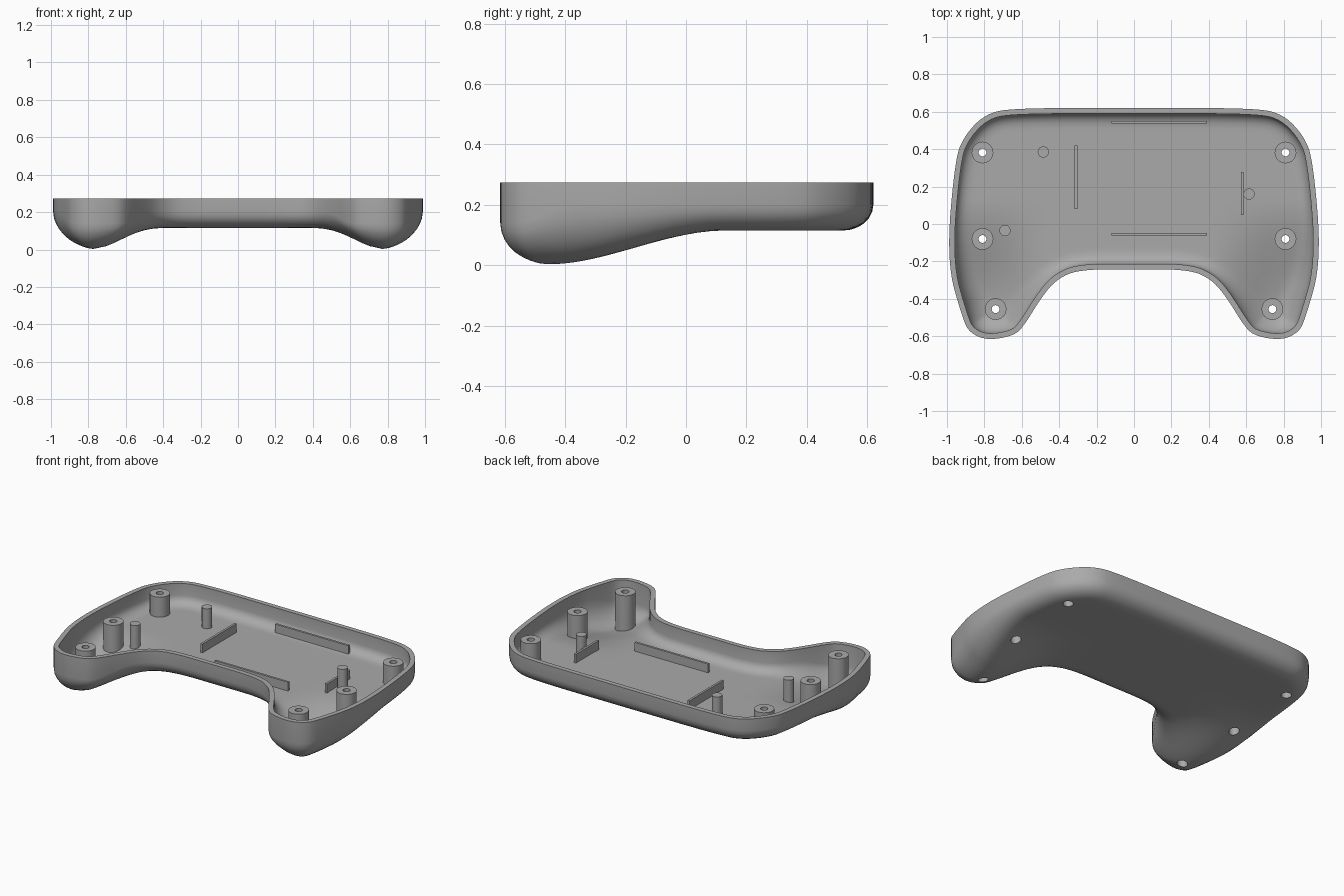
import bpy, bmesh, math
from mathutils import Vector
from mathutils.geometry import delaunay_2d_cdt, intersect_point_line

if "Cube" in bpy.data.objects:
    bpy.data.objects.remove(bpy.data.objects["Cube"])

RIM, POST_TOP, RIB_TOP, WALL = 0.274, 0.27, 0.2, 0.03

grey = bpy.data.materials.new("mid grey plastic")
grey.use_nodes = True
grey.diffuse_color = (0.4, 0.4, 0.4, 1)
grey.node_tree.nodes["Principled BSDF"].inputs["Base Color"].default_value = (0.4, 0.4, 0.4, 1)


def finish(bm, name):
    """Turn a bmesh into a shaded grey object."""
    bmesh.ops.recalc_face_normals(bm, faces=bm.faces)
    mesh = bpy.data.meshes.new(name)
    bm.to_mesh(mesh)
    bm.free()
    mesh.materials.append(grey)
    obj = bpy.data.objects.new(name, mesh)
    bpy.context.collection.objects.link(obj)
    return obj


def smooth(obj):
    bpy.ops.object.select_all(action='DESELECT')
    obj.select_set(True)
    bpy.context.view_layer.objects.active = obj
    bpy.ops.object.shade_smooth_by_angle(angle=math.radians(35))


# Plan outline: half profile, mirrored, corner-cut and evenly resampled
half = [(0, .62), (.66, .62), (.8, .585), (.905, .475), (.957, .35), (1.003, -.2),
        (.915, -.51), (.88, -.58), (.79, -.622), (.65, -.6), (.595, -.555),
        (.5, -.4), (.42, -.3), (.3, -.243), (0, -.243)]


def make_outline(step=0.025):
    pts = [Vector(p) for p in half]
    pts += [Vector((-p.x, p.y)) for p in reversed(pts[1:-1])]
    for _ in range(3):
        pts = [a.lerp(b, t) for a, b in zip(pts, pts[1:] + pts[:1]) for t in (.25, .75)]
    result, carry = [], 0.0
    for a, b in zip(pts, pts[1:] + pts[:1]):
        length = (b - a).length
        while carry < length:
            result.append(a.lerp(b, carry / length))
            carry += step
        carry -= length
    if (result[-1] - result[0]).length < step / 2:
        result.pop()
    return result


def inset(loop, d):
    out = []
    for i, p in enumerate(loop):
        t = (loop[(i + 1) % len(loop)] - loop[i - 1]).normalized()
        out.append(p + Vector((t.y, -t.x)) * d)
    return out


def edge_distance(p, loop):
    """Distance to the loop, checking the two segments at the nearest vertex."""
    n = len(loop)
    i = min(range(n), key=lambda k: (loop[k] - p).length_squared)
    best = 9.0
    for a, b in ((loop[i - 1], loop[i]), (loop[i], loop[(i + 1) % n])):
        q, t = intersect_point_line(p, a, b)
        q = a.lerp(b, min(max(t, 0), 1))
        best = min(best, (q - p).length)
    return best


def step01(a, b, v):
    t = min(max((v - a) / (b - a), 0), 1)
    return t * t * (3 - 2 * t)


# Underside height: flat middle, sinking into the two grips, rounded to the wall
def under(p, loop, lift=0.0):
    sink = .114 * (1 - step01(-.47, .13, p.y))
    floor = .115 - sink * step01(.4, .8, abs(p.x))
    wall_foot = .2 - .06 * step01(-.35, -.58, p.y)
    radius = .1 + .6 * (.115 - floor) - lift
    k = 1 - min(edge_distance(p, loop) / radius, 1)
    floor += lift
    return floor + (wall_foot - floor) * (1 - math.sqrt(1 - k * k))


outer = make_outline()
inner = inset(outer, WALL)


def add_skin(bm, loop, lift):
    """Triangulated tray floor plus the upright wall up to the rim."""
    n = len(loop)
    pts = list(loop)
    for d in (.004, .014, .03, .05, .075, .1, .125, .15):
        pts += [p for p in inset(loop, d) if edge_distance(p, loop) > d - .001]
    for i in range(-24, 25):
        for j in range(-15, 16):
            p = Vector((i * .04, j * .04))
            if edge_distance(p, loop) > .165:
                pts.append(p)
    edges = [(i, (i + 1) % n) for i in range(n)]
    flat, _, faces, *_ = delaunay_2d_cdt(pts, edges, [], 1, 1e-5)
    used = {i for f in faces for i in f}
    verts = {i: bm.verts.new((*flat[i], under(flat[i], loop, lift))) for i in used}
    for f in faces:
        bm.faces.new([verts[i] for i in f])
    foot = [bm.verts.new((*p, under(p, loop, lift))) for p in loop]
    rim = [bm.verts.new((*p, RIM)) for p in loop]
    bridge(bm, foot, rim)
    return rim


def bridge(bm, a, b):
    for i in range(len(a)):
        j = (i + 1) % len(a)
        bm.faces.new((a[i], a[j], b[j], b[i]))


# Hollow shell
bm = bmesh.new()
bridge(bm, add_skin(bm, outer, 0), add_skin(bm, inner, WALL))
bmesh.ops.remove_doubles(bm, verts=bm.verts, dist=1e-4)
shell = finish(bm, "lower_shell")


def turned(name, centre, profile, closed):
    """Round part; profile heights given as ('floor', offset) follow the shell."""
    bm = bmesh.new()
    rings = []
    for r, z in profile:
        ring = []
        for k in range(24):
            a = math.tau * k / 24
            p = Vector(centre) + Vector((math.cos(a), math.sin(a))) * r
            h = under(p, outer) + z[1] if isinstance(z, tuple) else z
            ring.append(bm.verts.new((*p, h)))
        rings.append(ring)
    for a, b in zip(rings, rings[1:]):
        bridge(bm, a, b)
    if closed:
        bridge(bm, rings[-1], rings[0])
    else:
        bm.faces.new(rings[0])
        bm.faces.new(rings[-1])
    return finish(bm, name)


# Screw posts with a narrow bore and a wider recess reached from below
posts = {"back": (.81, .382), "middle": (.81, -.08), "grip": (.74, -.455)}
for label, (x, y) in posts.items():
    for side, sx in (("left", 1), ("right", -1)):
        c = Vector((sx * x, y))
        seat = under(c, outer) + .06
        smooth(turned(f"{label}_{side}_screw_post", c, [
            (.03, ("floor", .012)), (.03, seat), (.021, seat),
            (.021, POST_TOP), (.058, POST_TOP), (.058, ("floor", .012))], True))
        cutter = turned("screw_hole_cutter", c, [(.03, -.1), (.03, seat)], False)
        cutter.hide_render = True
        mod = shell.modifiers.new("screw_hole", 'BOOLEAN')
        mod.operation, mod.solver, mod.object = 'DIFFERENCE', 'EXACT', cutter
        bpy.context.view_layer.objects.active = shell
        bpy.ops.object.modifier_apply(modifier=mod.name)
        bpy.data.objects.remove(cutter)
smooth(shell)

# Support pegs
for i, c in enumerate([(-.485, .385), (-.69, -.035), (.615, .16)]):
    smooth(turned(f"support_peg_{i + 1}", c, [(.03, ("floor", .012)), (.03, POST_TOP)], False))

# Locating ribs: centre and plan size
ribs = {"back_rib": (.135, .545, .51, .014), "front_rib": (.135, -.055, .51, .014),
        "right_rib": (-.31, .25, .014, .34), "left_rib": (.578, .162, .014, .23)}
for name, (x, y, w, d) in ribs.items():
    bm = bmesh.new()
    bmesh.ops.create_cube(bm, size=1)
    bmesh.ops.scale(bm, verts=bm.verts, vec=(w, d, RIB_TOP - .13))
    bmesh.ops.translate(bm, verts=bm.verts, vec=(x, y, (RIB_TOP + .13) / 2))
    finish(bm, name)
